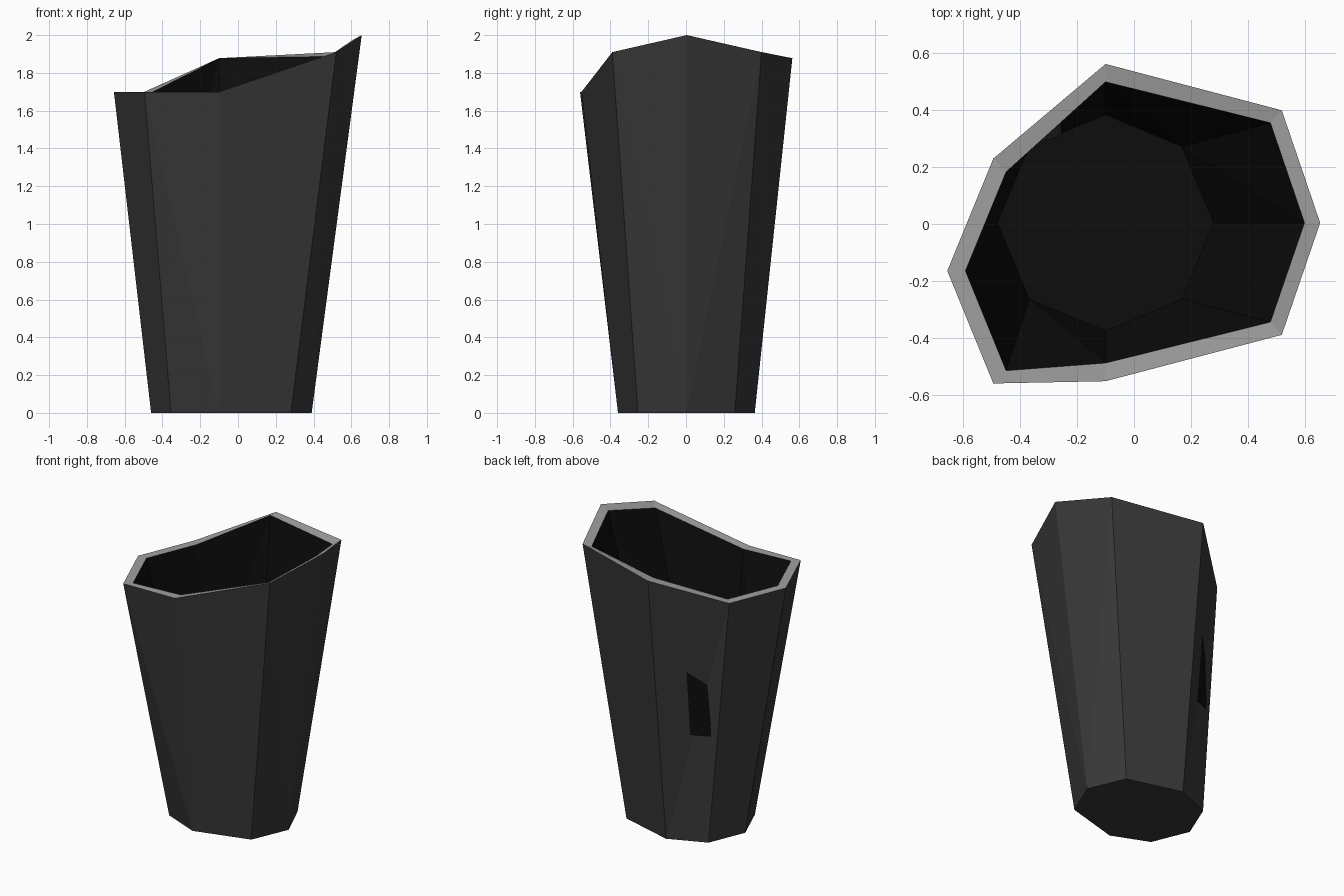
import bpy
from mathutils import Vector
from math import cos, sin, pi

if "Cube" in bpy.data.objects:
    bpy.data.objects.remove(bpy.data.objects["Cube"])


def material(name, v):
    m = bpy.data.materials.new(name)
    m.diffuse_color = (v, v, v, 1)
    m.use_nodes = True
    m.node_tree.nodes["Principled BSDF"].inputs["Base Color"].default_value = m.diffuse_color
    return m


def make(name, verts, faces, mat):
    me = bpy.data.meshes.new(name)
    me.from_pydata([tuple(v) for v in verts], [], faces)
    me.materials.append(mat)
    ob = bpy.data.objects.new(name, me)
    bpy.context.collection.objects.link(ob)
    return ob


N = 8
BACK_LEFT = 2      # side whose lining shows through the shell
CY = 0.004
FLOOR_Z = 0.75

# Rings run counter-clockwise from the +x corner
base = [Vector((-0.10 + 0.36 * cos(i * pi / 4), CY * 0.5 + 0.362 * sin(i * pi / 4), 0))
        for i in range(N)]
base[0].x = 0.39
base[1].x = base[7].x = 0.28
floor = [Vector((-0.10 + 0.38 * cos(i * pi / 4), CY + 0.38 * sin(i * pi / 4), FLOOR_Z))
         for i in range(N)]
rim_out = [Vector(p) for p in (
    (0.655, CY, 2.0), (0.52, 0.40, 1.91), (-0.10, 0.563, 1.878), (-0.495, 0.23, 1.70),
    (-0.657, -0.165, 1.70), (-0.495, -0.561, 1.70), (-0.10, -0.553, 1.70), (0.52, -0.39, 1.91))]
rim_in = [Vector(p) for p in (
    (0.60, CY, 1.97), (0.48, 0.356, 1.887), (-0.10, 0.50, 1.878), (-0.45, 0.183, 1.70),
    (-0.593, -0.165, 1.70), (-0.45, -0.516, 1.70), (-0.10, -0.489, 1.70), (0.48, -0.345, 1.887))]


def wall(low, top, bulge, inward):
    """Split each twisted side along its bulging or its hollow diagonal."""
    faces = []
    for i in range(N):
        j = (i + 1) % N
        edge = low[j] - low[i]
        out = Vector((edge.y, -edge.x, 0))
        rising = (low[i] + top[j] - low[j] - top[i]).dot(out) > 0
        want = bulge if i != BACK_LEFT else not bulge
        if rising == want:
            tris = [(i, j, N + j), (i, N + j, N + i)]
        else:
            tris = [(i, j, N + i), (j, N + j, N + i)]
        faces += [t[::-1] if inward else t for t in tris]
    return faces


# Outer shell with closed underside
make("outer_shell", base + rim_out,
     wall(base, rim_out, True, False) + [tuple(reversed(range(N)))],
     material("dark_grey", 0.04))

# Inner lining with raised floor
make("inner_lining", floor + rim_in,
     wall(floor, rim_in, False, True) + [tuple(range(N))],
     material("black", 0.004))

# Light rim joining shell and lining
make("rim", rim_out + rim_in,
     [(i, (i + 1) % N, N + (i + 1) % N, N + i) for i in range(N)],
     material("light_grey", 0.35))
